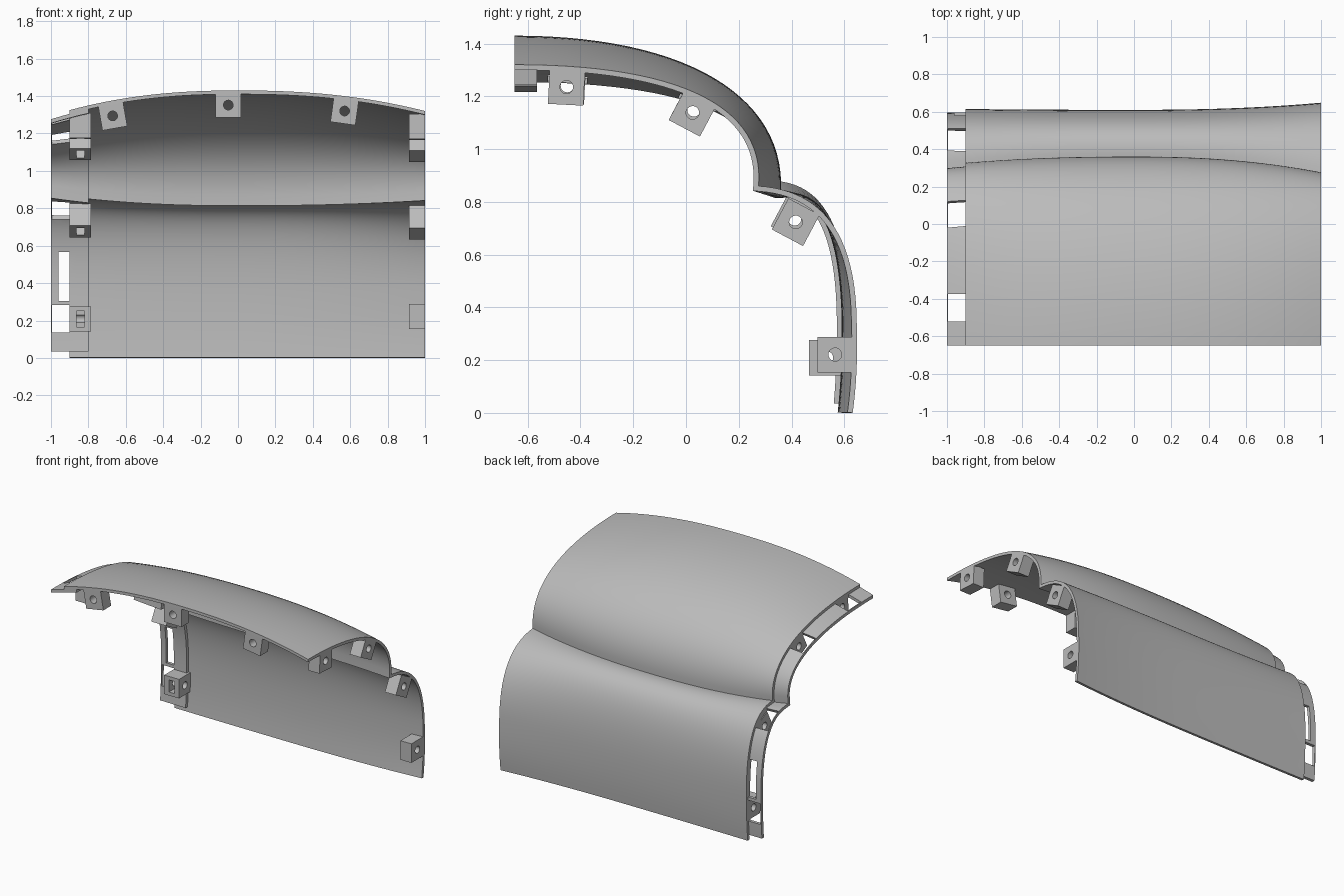
import bpy, bmesh, math
from mathutils import Matrix, Vector

cube = bpy.data.objects.get("Cube")
if cube:
    bpy.data.objects.remove(cube, do_unlink=True)

grey = bpy.data.materials.new("plain grey")
grey.use_nodes = True
grey.diffuse_color = (0.5, 0.5, 0.5, 1)
grey.node_tree.nodes["Principled BSDF"].inputs["Base Color"].default_value = (0.5, 0.5, 0.5, 1)

# Outer (y, z) control points of the curved panel at its two ends and its middle
RIGHT_END = [(-.65, 1.325), (0, 1.325), (.36, 1.17), (.325, .88), (.5, .875),
             (.613, .74), (.615, .35), (.615, .2), (.61, .1), (.6, 0)]
MIDDLE = [(-.65, 1.43), (0, 1.43), (.38, 1.2), (.36, .835), (.51, .85),
          (.602, .73), (.61, .35), (.612, .2), (.605, .1), (.595, 0)]
LEFT_END = [(-.65, 1.32), (0, 1.32), (.3, 1.15), (.275, .86), (.5, .845),
            (.642, .70), (.647, .35), (.652, .2), (.645, .1), (.632, 0)]


def controls(x):
    """Ease from the middle section towards the end on this side."""
    end, reach = (LEFT_END, 1) if x > 0 else (RIGHT_END, 0.9)
    w = (abs(x) / reach) ** 2.3
    return [Vector(m).lerp(Vector(m), 0) + w * (Vector(e) - Vector(m)) for m, e in zip(MIDDLE, end)]


def profile(x, depth):
    """Points of the section at x, moved inward by depth."""
    c = controls(x)
    pts = [c[0]]
    for s, n in ((0, 28), (3, 22), (6, 8)):
        for i in range(1, n + 1):
            t = i / n
            u = 1 - t
            pts.append(u**3 * c[s] + 3*u*u*t * c[s+1] + 3*u*t*t * c[s+2] + t**3 * c[s+3])
    normals = []
    for a, b in zip(pts, pts[1:]):
        d = (b - a).normalized()
        normals.append(Vector((d.y, -d.x)))
    out = []
    for i, p in enumerate(pts):
        n0, n1 = normals[max(i - 1, 0)], normals[min(i, len(normals) - 1)]
        mitre = (n0 + n1).normalized()
        out.append(p + mitre * depth / mitre.dot(n1))
    return out


def make_object(name, bm):
    bmesh.ops.recalc_face_normals(bm, faces=bm.faces)
    mesh = bpy.data.meshes.new(name)
    bm.to_mesh(mesh)
    bm.free()
    mesh.materials.append(grey)
    ob = bpy.data.objects.new(name, mesh)
    bpy.context.scene.collection.objects.link(ob)
    return ob


def curved_sheet(name, x0, x1, steps, near, far):
    """Closed sheet between two depths under the outer surface."""
    bm = bmesh.new()
    rings = []
    for i in range(steps + 1):
        x = x0 + (x1 - x0) * i / steps
        loop = profile(x, near) + profile(x, far)[::-1]
        rings.append([bm.verts.new((x, p.x, p.y)) for p in loop])
    n = len(rings[0])
    for a, b in zip(rings, rings[1:]):
        for j in range(n):
            k = (j + 1) % n
            bm.faces.new((a[j], a[k], b[k], b[j]))
    for r in (rings[0], rings[-1]):
        for j in range(n // 2 - 1):
            bm.faces.new((r[j], r[j + 1], r[n - 2 - j], r[n - 1 - j]))
    return make_object(name, bm)


def box(name, matrix, size):
    bm = bmesh.new()
    bmesh.ops.create_cube(bm, size=1, matrix=matrix @ Matrix.Diagonal((*size, 1)))
    return make_object(name, bm)


def rod(name, matrix, radius, length):
    bm = bmesh.new()
    bmesh.ops.create_cone(bm, cap_ends=True, segments=24, radius1=radius, radius2=radius,
                          depth=length, matrix=matrix)
    return make_object(name, bm)


def cut(ob, cutters):
    """Subtract the cutters, keep the result and drop the cutters."""
    for c in cutters:
        c.hide_render = True
        mod = ob.modifiers.new("cut", 'BOOLEAN')
        mod.object, mod.operation, mod.solver = c, 'DIFFERENCE', 'EXACT'
    bpy.context.view_layer.update()
    dg = bpy.context.evaluated_depsgraph_get()
    mesh = bpy.data.meshes.new_from_object(ob.evaluated_get(dg))
    ob.modifiers.clear()
    ob.data = mesh
    for c in cutters:
        bpy.data.objects.remove(c, do_unlink=True)


def smooth(ob):
    bpy.ops.object.select_all(action='DESELECT')
    ob.select_set(True)
    bpy.context.view_layer.objects.active = ob
    bpy.ops.object.shade_smooth_by_angle(angle=math.radians(30))


def placed(x, y, z, angle, axis):
    return Matrix.Translation((x, y, z)) @ Matrix.Rotation(math.radians(angle), 4, axis)


# Main panel
smooth(curved_sheet("curved_panel", -0.9, 1, 38, 0, 0.02))

# Joining strip with slots in line with the blocks
RIGHT_BLOCKS = [(-.45, 1.24, -3), (.03, 1.148, -28), (.412, .735, -28), (.533, .209, 0)]
LEFT_BLOCKS = [(-.453, 1.235, -3), (.025, 1.138, -28), (.416, .723, -28), (.565, .221, 0)]
strip = curved_sheet("joining_strip", -1, -0.8, 6, 0.02, 0.042)
slots = [box("slot_cutter", placed(-.947, y, z, a, 'X'), (.094, .148, .28) if a else (.094, .28, .148))
         for y, z, a in RIGHT_BLOCKS]
slots.append(box("long_slot_cutter", placed(-.93, .57, .435, 0, 'X'), (.06, .3, .26)))
slots.append(box("hem_cutter", placed(-.9, .57, 0, 0, 'X'), (.4, .4, .07)))
cut(strip, slots)
smooth(strip)

# Fixing blocks on both ends, bored along x; the right end has nut pockets
for side, blocks, x, width in (("right_end", RIGHT_BLOCKS, -.8425, .115),
                               ("left_end", LEFT_BLOCKS, .9575, .085)):
    for i, (y, z, a) in enumerate(blocks):
        m = placed(x, y, z, a, 'X')
        block = box(f"{side}_block_{i + 1}", m, (width, .134, .134))
        cutters = [rod("bore_cutter", m @ Matrix.Rotation(math.pi / 2, 4, 'Y'), .025, .3)]
        if x < 0:
            shift = (0, -.05, 0) if a == 0 else (0, 0, -.05)
            size = (.042, .13, .085) if a == 0 else (.042, .085, .13)
            cutters.append(box("pocket_cutter", m @ Matrix.Translation(shift), size))
        cut(block, cutters)
        smooth(block)

# Fixing blocks under the front edge, bored along y
for i, (x, z, a) in enumerate([(-.67, 1.294, -10), (-.052, 1.352, 0), (.57, 1.32, 8)]):
    m = placed(x, -.607, z, a, 'Y')
    block = box(f"front_edge_block_{i + 1}", m, (.135, .086, .135))
    cut(block, [rod("bore_cutter", m @ Matrix.Rotation(math.pi / 2, 4, 'X'), .026, .3)])
    smooth(block)
